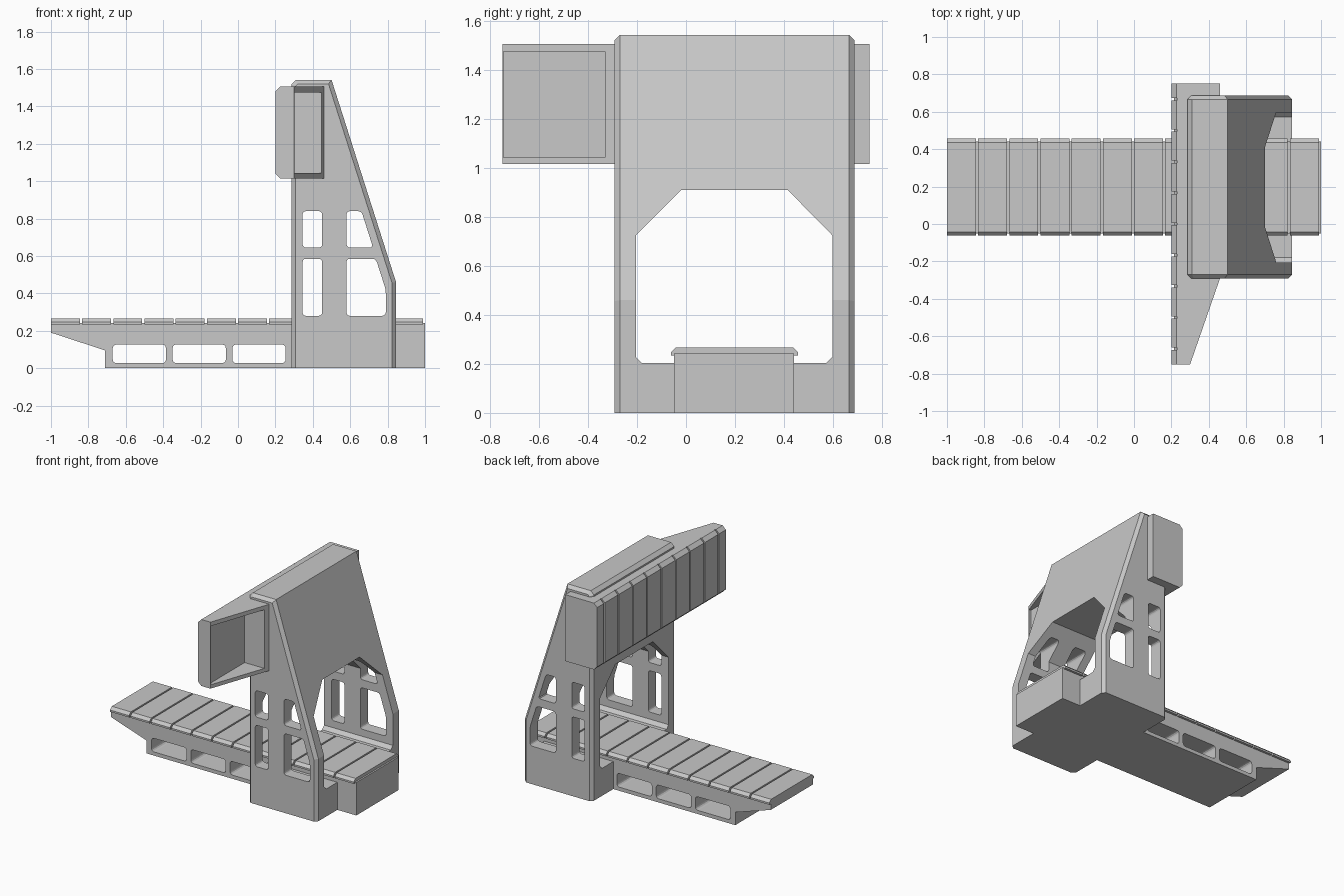
import bpy, bmesh
from mathutils import Vector

cube = bpy.data.objects.get("Cube")
if cube:
    bpy.data.objects.remove(cube, do_unlink=True)

grey = bpy.data.materials.new("machine grey")
grey.use_nodes = True
COLOUR = (0.58, 0.58, 0.58, 1)
grey.diffuse_color = COLOUR
grey.node_tree.nodes["Principled BSDF"].inputs["Base Color"].default_value = COLOUR


def prism(name, profile, axis, start, end, rounding=0, chamfer=0):
    """Extrude a 2D profile along an axis; optionally round its corners or chamfer its caps."""
    i = "xyz".index(axis)

    def place(p, depth):
        v = list(p)
        v.insert(i, depth)
        return Vector(v)

    bm = bmesh.new()
    near = [bm.verts.new(place(p, start)) for p in profile]
    far = [bm.verts.new(place(p, end)) for p in profile]
    bm.faces.new(near)
    bm.faces.new(far)
    n = len(profile)
    for k in range(n):
        m = (k + 1) % n
        bm.faces.new((near[k], near[m], far[m], far[k]))
    bmesh.ops.recalc_face_normals(bm, faces=bm.faces)
    along = [e for e in bm.edges if abs(e.verts[0].co[i] - e.verts[1].co[i]) > 1e-4]
    if rounding:
        bmesh.ops.bevel(bm, geom=along, offset=rounding, segments=3, profile=0.5,
                        affect='EDGES', clamp_overlap=True)
    if chamfer:
        # cap outlines, leaving the edges on the floor square
        rim = [e for e in bm.edges if e not in along
               and max(v.co.z for v in e.verts) > 0.001]
        bmesh.ops.bevel(bm, geom=rim, offset=chamfer, segments=1, profile=0.5,
                        affect='EDGES', clamp_overlap=True)
    bmesh.ops.recalc_face_normals(bm, faces=bm.faces)
    mesh = bpy.data.meshes.new(name)
    bm.to_mesh(mesh)
    bm.free()
    obj = bpy.data.objects.new(name, mesh)
    mesh.materials.append(grey)
    bpy.context.collection.objects.link(obj)
    return obj


def rect(x0, x1, z0, z1):
    return [(x0, z0), (x1, z0), (x1, z1), (x0, z1)]


def cut(obj, cutters):
    """Subtract the cutters from the part one at a time, discarding each."""
    for c in cutters:
        c.hide_render = True
        mod = obj.modifiers.new("cut", 'BOOLEAN')
        mod.operation = 'DIFFERENCE'
        mod.solver = 'EXACT'
        mod.object = c
        bpy.context.view_layer.update()
        result = obj.evaluated_get(bpy.context.evaluated_depsgraph_get())
        mesh = bpy.data.meshes.new_from_object(result)
        obj.modifiers.clear()
        obj.data = mesh
        bpy.data.objects.remove(c, do_unlink=True)


# Bed with three lightening holes
bed = prism("bed", [(-1, 0.19), (-0.71, 0.095), (-0.71, 0), (1, 0), (1, 0.243), (-1, 0.243)],
            'y', -0.05, 0.44)
cut(bed, [prism("bed_hole", rect(x, x + 0.285, 0.027, 0.127), 'y', -0.2, 0.6, rounding=0.02)
          for x in (-0.67, -0.35, -0.03)])

# Table slats along the bed
PITCH = 1 / 6
GAP = 0.012
slat = [(-0.062, 0.234), (0.457, 0.234), (0.457, 0.247), (0.437, 0.267), (-0.042, 0.267),
        (-0.062, 0.247)]
for k in range(12):
    x = -1 + k * PITCH
    prism(f"table_slat_{k + 1}", slat, 'x', x, x + PITCH - GAP)

# Portal frame: chamfered body, front-to-back opening, side windows
portal = prism("portal", [(0.285, 0), (0.845, 0), (0.845, 0.46), (0.5, 1.542),
                          (0.31, 1.542), (0.285, 1.517)],
               'y', -0.292, 0.688, chamfer=0.022)
opening = prism("opening_cutter",
                [(-0.205, 0.228), (-0.18, 0.203), (0.572, 0.203), (0.597, 0.228),
                 (0.597, 0.725), (0.415, 0.91), (-0.02, 0.91), (-0.205, 0.725)],
                'x', 0, 1.2)
windows = [rect(0.345, 0.45, 0.645, 0.84),
           rect(0.345, 0.45, 0.28, 0.585),
           [(0.58, 0.645), (0.722, 0.645), (0.66, 0.84), (0.58, 0.84)],
           [(0.58, 0.28), (0.79, 0.28), (0.79, 0.42), (0.737, 0.585), (0.58, 0.585)]]
cut(portal, [opening] + [prism("window_cutter", w, 'y', -0.5, 0.9, rounding=0.018)
                         for w in windows])

# Cross beam with a tapered, hollow end
beam = prism("cross_beam", [(0.23, -0.75), (0.3, -0.75), (0.46, -0.29), (0.46, 0.75),
                            (0.23, 0.75)], 'z', 1.015, 1.505)
cut(beam, [prism("pocket_cutter", rect(-0.745, -0.33, 1.043, 1.475), 'x', 0.285, 0.7)])

# Guide slats on the beam face over a recessed rail, half-length at both ends
prism("guide_rail", [(0.213, 1.04), (0.231, 1.025), (0.231, 1.495), (0.213, 1.48)],
      'y', -0.75, 0.75)
guide = [(0.231, 1.015), (0.231, 1.505), (0.226, 1.505), (0.2, 1.479), (0.2, 1.041),
         (0.226, 1.015)]
joints = [-0.75 - GAP / 2] + [k * PITCH for k in range(-4, 5)] + [0.75 + GAP / 2]
for k, (a, b) in enumerate(zip(joints, joints[1:])):
    prism(f"guide_slat_{k + 1}", guide, 'y', a + GAP / 2, b - GAP / 2)
